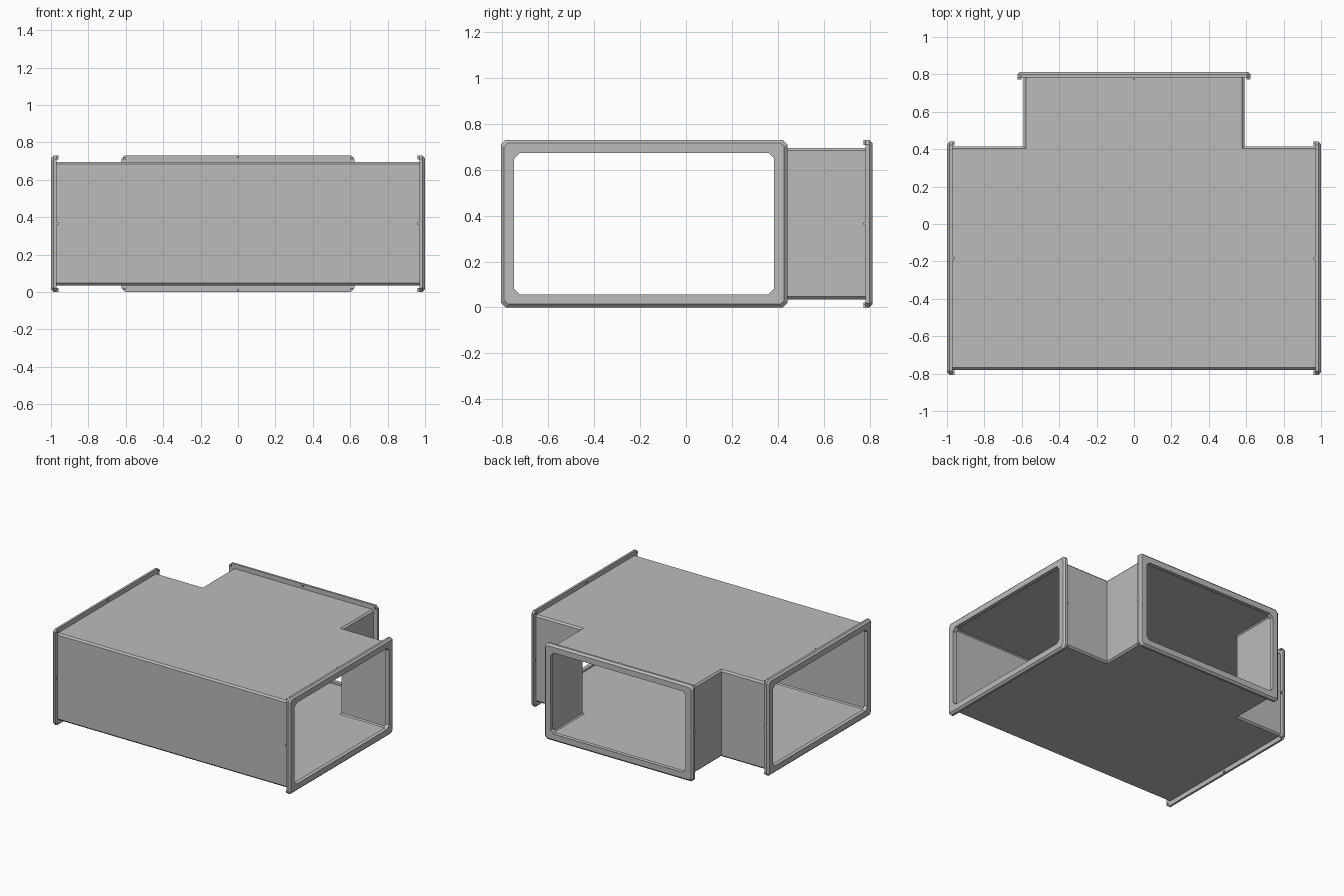
import bpy, bmesh
from math import pi
from mathutils import Matrix, Vector

cube = bpy.data.objects.get("Cube")
if cube:
    bpy.data.objects.remove(cube)

metal = bpy.data.materials.new("galvanised grey")
metal.use_nodes = True
GREY = (0.5, 0.5, 0.5, 1)
metal.diffuse_color = GREY
metal.node_tree.nodes["Principled BSDF"].inputs["Base Color"].default_value = GREY

Z_MID = 0.365
FRONT, BACK, BRANCH = -0.78, 0.415, 0.59   # duct walls
Y_MID = (FRONT + BACK) / 2


def finish(bm, name):
    bmesh.ops.recalc_face_normals(bm, faces=bm.faces)
    mesh = bpy.data.meshes.new(name)
    bm.to_mesh(mesh)
    bm.free()
    mesh.materials.append(metal)
    obj = bpy.data.objects.new(name, mesh)
    bpy.context.collection.objects.link(obj)
    return obj


# Tee-shaped sheet metal duct, open at its three mouths
def tee_outline(inset):
    f, b, a = FRONT + inset, BACK - inset, BRANCH - inset
    half = [(0.985, f), (0.985, b), (a, b), (a, 0.8)]
    return half + [(-x, y) for x, y in reversed(half)]


def make_duct():
    bm = bmesh.new()
    half_h, chamfer = 0.33, 0.012
    levels = [(-half_h, chamfer), (chamfer - half_h, 0),
              (half_h - chamfer, 0), (half_h, chamfer)]
    rings = [[bm.verts.new((x, y, Z_MID + z)) for x, y in tee_outline(i)]
             for z, i in levels]
    mouths = (0, 3, 6)
    for low, high in zip(rings, rings[1:]):
        for k in range(8):
            if k not in mouths:
                n = (k + 1) % 8
                bm.faces.new((low[k], low[n], high[n], high[k]))
    bm.faces.new(rings[0][::-1])
    bm.faces.new(rings[-1])
    mesh = bpy.data.meshes.new("duct_body")
    bm.to_mesh(mesh)
    bm.free()
    mesh.materials.append(metal)
    obj = bpy.data.objects.new("duct_body", mesh)
    bpy.context.collection.objects.link(obj)
    wall = obj.modifiers.new("wall", "SOLIDIFY")
    wall.thickness = 0.007
    wall.offset = -1
    wall.use_even_offset = True


# Rectangle with cut corners, in the flange's own u-v plane
def cut_rectangle(hu, hv, cut):
    pts = []
    for su, sv in ((1, 1), (-1, 1), (-1, -1), (1, -1)):
        pair = [(su * hu, sv * (hv - cut)), (su * (hu - cut), sv * hv)]
        pts += pair if su * sv > 0 else pair[::-1]
    return pts


# Flange frame lofted around the mouth; local -z runs back along the duct
def make_flange(name, hu, matrix):
    hv = 0.365
    lip = 0.057
    profile = [(lip, 0, 0.025), (0.014, 0, 0.016), (0, -0.014, 0.02),
               (0, -0.03, 0.02), (lip, -0.03, 0.025)]
    bm = bmesh.new()
    rings = [[bm.verts.new((u, v, w)) for u, v in cut_rectangle(hu - i, hv - i, c)]
             for i, w, c in profile]
    for a, b in zip(rings, rings[1:] + rings[:1]):
        for k in range(8):
            n = (k + 1) % 8
            bm.faces.new((a[k], a[n], b[n], b[k]))
    # Small studs behind the rim, at the corners and mid-sides
    for su in (-1, 0, 1):
        for sv in (-1, 0, 1):
            if su or sv:
                inset = 0.016 if su and sv else 0.007
                place = Matrix.Translation((su * (hu - inset), sv * (hv - inset), -0.034))
                bmesh.ops.create_cube(bm, size=0.013, matrix=place)
    bm.transform(matrix)
    finish(bm, name)


make_duct()
side_turn = Matrix(((0, 0, 1, 0), (1, 0, 0, 0), (0, 1, 0, 0), (0, 0, 0, 1)))
half_turn = Matrix.Rotation(pi, 4, "Z")
for name, sign in (("left_flange", 1), ("right_flange", -1)):
    turn = side_turn if sign > 0 else half_turn @ side_turn
    make_flange(name, 0.624, Matrix.Translation((sign, Y_MID, Z_MID)) @ turn)
back_turn = Matrix.Rotation(pi / 2, 4, "Z") @ side_turn
make_flange("back_flange", 0.624, Matrix.Translation((0, 0.813, Z_MID)) @ back_turn)
